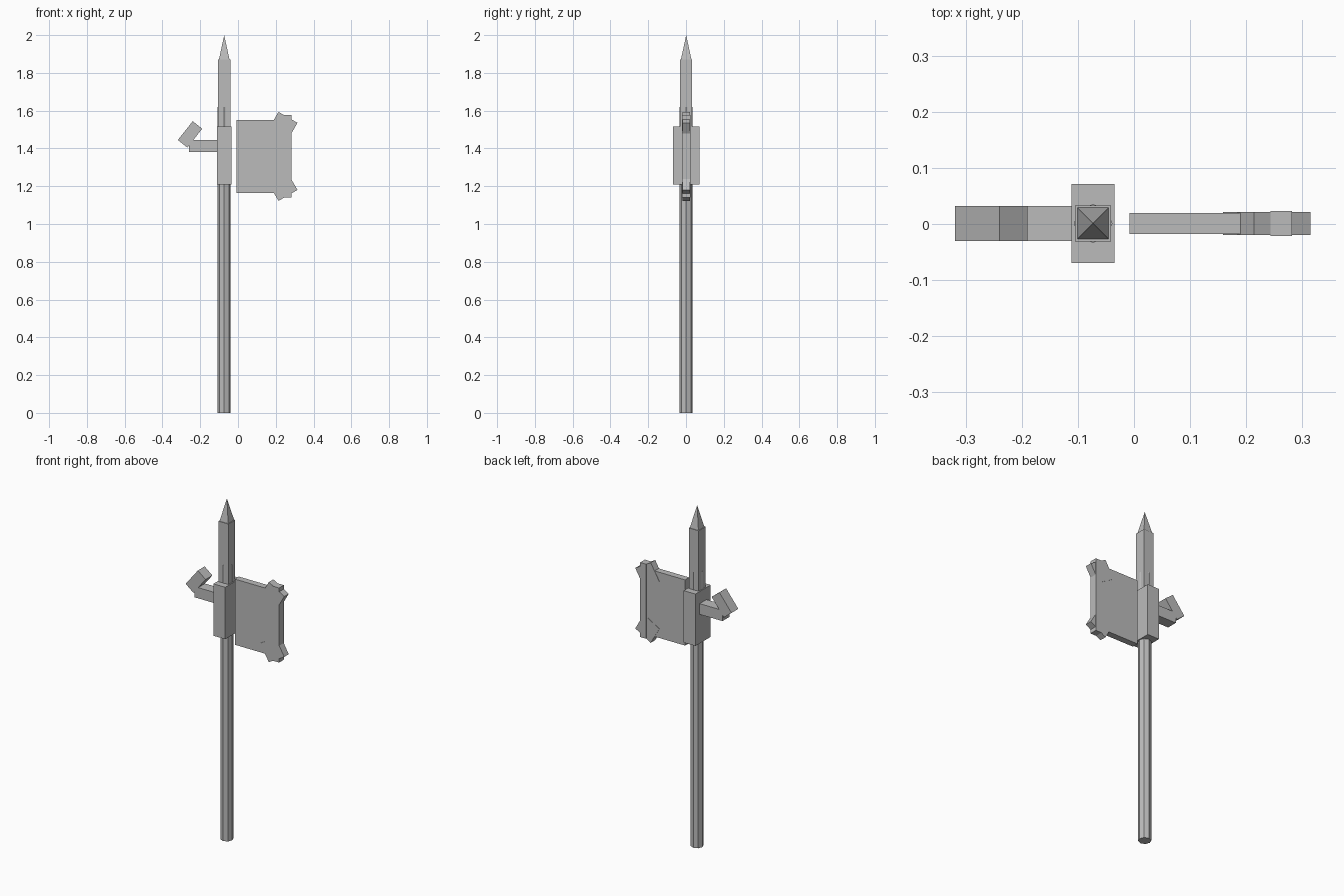
import bpy, bmesh, math
from mathutils import Matrix, Vector

cube = bpy.data.objects.get("Cube")
if cube:
    bpy.data.objects.remove(cube, do_unlink=True)

# Single plain grey
GREY = (0.5, 0.5, 0.5, 1.0)
grey = bpy.data.materials.new("plain grey")
grey.use_nodes = True
grey.diffuse_color = GREY
grey.node_tree.nodes["Principled BSDF"].inputs["Base Color"].default_value = GREY

POLE_X, MID_Y = -0.073, 0.001


def finish(name, bm):
    mesh = bpy.data.meshes.new(name)
    bm.to_mesh(mesh)
    bm.free()
    mesh.materials.append(grey)
    obj = bpy.data.objects.new(name, mesh)
    bpy.context.collection.objects.link(obj)
    return obj


def box(name, centre, size, tilt=0.0):
    """Box tilted in the x-z plane; positive tilt raises its +x end."""
    bm = bmesh.new()
    bmesh.ops.create_cube(bm, size=1.0)
    matrix = (Matrix.Translation(Vector(centre))
              @ Matrix.Rotation(math.radians(-tilt), 4, 'Y')
              @ Matrix.Diagonal((*size, 1.0)))
    bm.transform(matrix)
    return finish(name, bm)


def cone(name, sides, r_low, r_high, z_low, z_high, turn=0.0):
    """Upright prism or pyramid on the pole axis."""
    bm = bmesh.new()
    bmesh.ops.create_cone(bm, cap_ends=True, segments=sides, radius1=r_low,
                          radius2=r_high, depth=z_high - z_low)
    bmesh.ops.remove_doubles(bm, verts=bm.verts, dist=1e-5)
    bm.transform(Matrix.Translation((POLE_X, MID_Y, (z_low + z_high) / 2))
                 @ Matrix.Rotation(math.radians(turn), 4, 'Z'))
    return finish(name, bm)


# Pole, spike and collar
cone("pole", 8, 0.0345, 0.0345, 0.0, 1.62)
box("spike_shaft", (POLE_X, MID_Y, 1.66), (0.064, 0.064, 0.42))
cone("spike_tip", 4, 0.028 * math.sqrt(2), 0.0, 1.87, 2.0, turn=45)
box("collar", (POLE_X, MID_Y, 1.3625), (0.077, 0.141, 0.305))

# Rear hook
box("hook_arm", (-0.175, MID_Y, 1.4125), (0.17, 0.063, 0.063))
box("hook_tip", (-0.254, MID_Y, 1.4745), (0.127, 0.063, 0.064), tilt=51.5)

# Blade with its cutting edge and mirrored corner blocks
BLADE_Z = 1.358
box("blade_plate", (0.13, MID_Y, BLADE_Z), (0.276, 0.038, 0.386))
box("blade_edge", (0.2625, MID_Y, BLADE_Z), (0.039, 0.044, 0.438))
for name, side in (("upper_corner_block", 1), ("lower_corner_block", -1)):
    box(name, (0.2365, MID_Y, BLADE_Z + side * 0.158),
        (0.116, 0.0415, 0.112), tilt=-30 * side)
